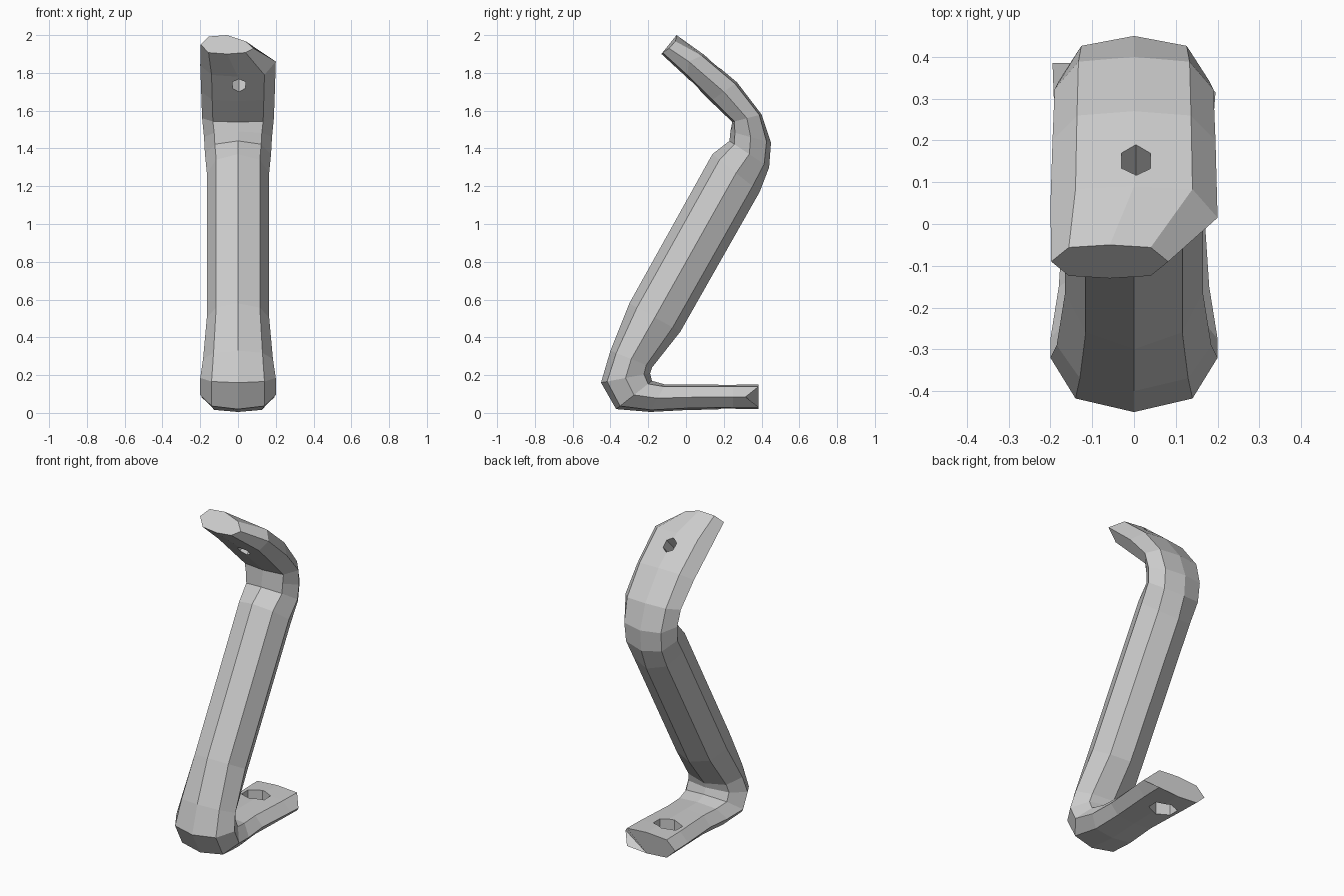
import bpy, bmesh, math
from mathutils import Vector, Matrix

cube = bpy.data.objects.get("Cube")
if cube:
    bpy.data.objects.remove(cube, do_unlink=True)

grey = bpy.data.materials.new("plain grey")
grey.use_nodes = True
colour = (0.6, 0.6, 0.6, 1)
grey.diffuse_color = colour
grey.node_tree.nodes["Principled BSDF"].inputs["Base Color"].default_value = colour


def make_object(name, bm):
    bmesh.ops.recalc_face_normals(bm, faces=bm.faces)
    mesh = bpy.data.meshes.new(name)
    bm.to_mesh(mesh)
    bm.free()
    mesh.materials.append(grey)
    obj = bpy.data.objects.new(name, mesh)
    bpy.context.collection.objects.link(obj)
    return obj


def ring(bm, front, back, width, depth=0.85, shift=0):
    """Eight-sided section between a front and a back point in the side plane."""
    a, b = Vector((shift, *front)), Vector((shift, *back))
    mid, half = (a + b) / 2, (a - b) / 2
    d, s = depth, 0.7
    shape = [(0, 1), (s, d), (1, 0), (s, -d), (0, -1), (-s, -d), (-1, 0), (-s, d)]
    return [bm.verts.new(mid + half * v + Vector((u * width, 0, 0))) for u, v in shape]


# Sections from the foot tab, up the tube, to the head tab
sections = [
    ((0.385, 0.02), (0.385, 0.15), 0.195),
    ((0.25, 0.02), (0.25, 0.15), 0.19),
    ((0, 0.015), (0, 0.15), 0.17),
    ((-0.19, 0.005), (-0.11, 0.15), 0.18),
    ((-0.37, 0.02), (-0.18, 0.17), 0.2, 0.78),
    ((-0.45, 0.16), (-0.19, 0.21), 0.2, 0.75),
    ((-0.40, 0.33), (-0.18, 0.24), 0.185, 0.72),
    ((-0.30, 0.58), (-0.03, 0.43), 0.165, 0.7),
    ((0.14, 1.37), (0.39, 1.17), 0.165, 0.7),
    ((0.23, 1.44), (0.44, 1.30), 0.175, 0.75),
    ((0.235, 1.49), (0.45, 1.43), 0.18, 0.78),
    ((0.245, 1.54), (0.40, 1.58), 0.19),
    ((0.13, 1.65), (0.27, 1.75), 0.195),
    ((0.0, 1.78), (0.09, 1.90), 0.2),
    ((-0.13, 1.90), (-0.05, 2.0), 0.14, 0.85, -0.058),
]
bm = bmesh.new()
rings = [ring(bm, *s) for s in sections]
rings[0][2].co.y -= 0.07          # clipped corner of the foot tab
rings[-1][3].co.z -= 0.025        # slanting corner of the head tab
rings[-1][2].co.z -= 0.02
rings[-2][2].co += Vector((0, -0.03, 0.02))
for low, high in zip(rings, rings[1:]):
    for i in range(8):
        j = (i + 1) % 8
        bm.faces.new((low[i], low[j], high[j], high[i]))
bm.faces.new(rings[0])
bm.faces.new(rings[-1])
bent_tube = make_object("bent_tube", bm)


def cut_hole(name, centre, tilt, size, turn=0):
    """Cut a six-sided bolt hole through a flattened end."""
    bm = bmesh.new()
    bmesh.ops.create_cone(bm, cap_ends=True, segments=6, radius1=0.5, radius2=0.5, depth=0.3)
    bm.transform(Matrix.Translation(centre) @ Matrix.Rotation(tilt, 4, "X")
                 @ Matrix.Rotation(turn, 4, "Z") @ Matrix.Diagonal((*size, 1, 1)))
    cutter = make_object(name, bm)
    cutter.hide_render = True
    mod = bent_tube.modifiers.new(name, "BOOLEAN")
    mod.operation, mod.solver, mod.object = "DIFFERENCE", "EXACT", cutter
    bpy.context.view_layer.objects.active = bent_tube
    bpy.ops.object.modifier_apply(modifier=name)
    bpy.data.objects.remove(cutter, do_unlink=True)


cut_hole("foot_hole", (-0.03, 0.22, 0.09), 0, (0.18, 0.13))
cut_hole("head_hole", (0.005, 0.10, 1.79), math.radians(-43), (0.08, 0.095))
